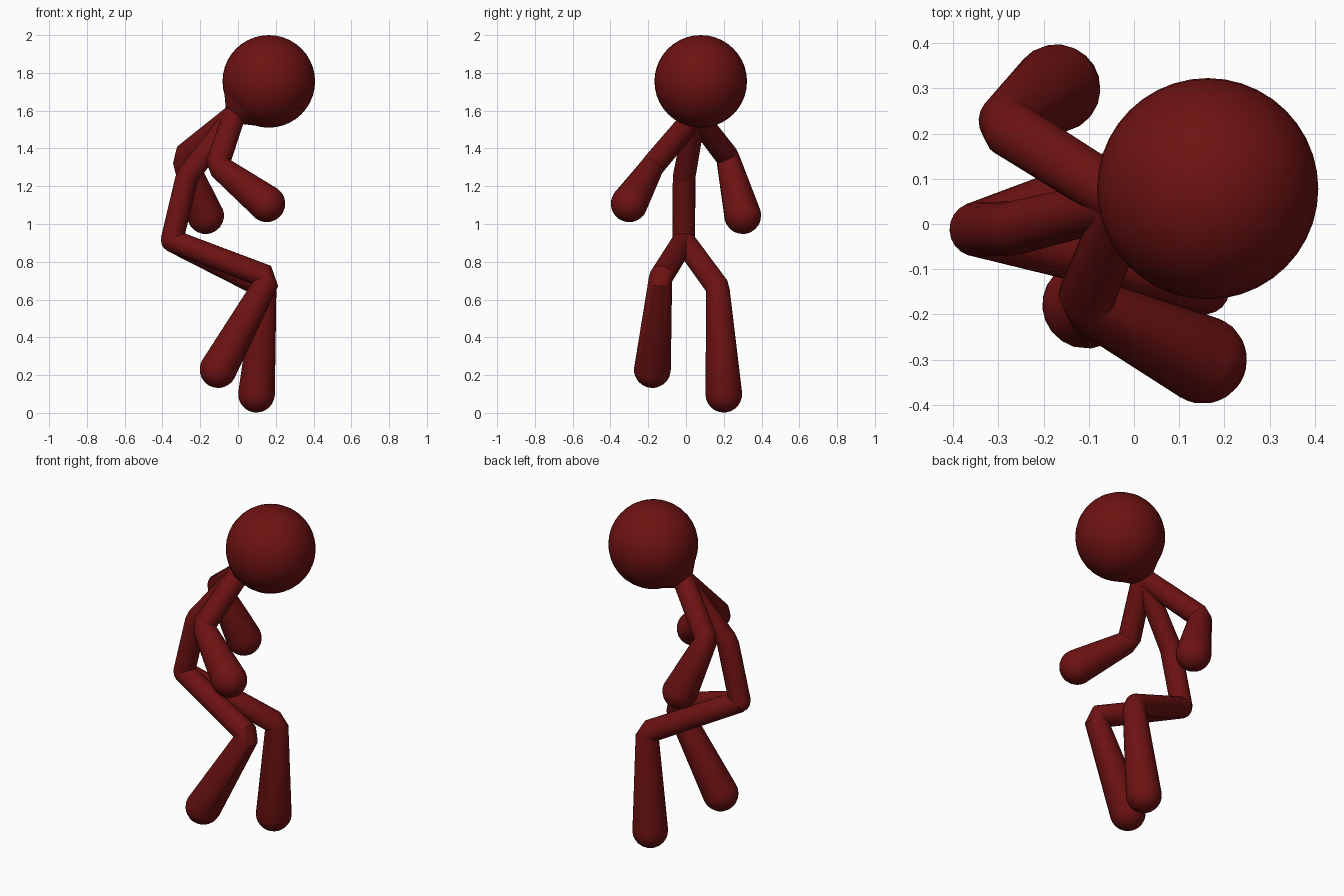
import bpy
import bmesh
import math
from mathutils import Vector

cube = bpy.data.objects.get("Cube")
if cube:
    bpy.data.objects.remove(cube)

# One dark red for the whole figure
red = bpy.data.materials.new("dark red")
red.use_nodes = True
colour = (0.155, 0.006, 0.006, 1)
red.diffuse_color = colour
red.node_tree.nodes["Principled BSDF"].inputs["Base Color"].default_value = colour

SIDES = 20
LIMB = 0.06
TIP = 0.098


def finish(bm, name):
    bmesh.ops.recalc_face_normals(bm, faces=bm.faces)
    mesh = bpy.data.meshes.new(name)
    bm.to_mesh(mesh)
    bm.free()
    mesh.materials.append(red)
    obj = bpy.data.objects.new(name, mesh)
    bpy.context.collection.objects.link(obj)
    bpy.ops.object.select_all(action="DESELECT")
    obj.select_set(True)
    bpy.context.view_layer.objects.active = obj
    bpy.ops.object.shade_smooth_by_angle(angle=math.radians(35))
    return obj


def ball(name, centre, radius, segments=32):
    bm = bmesh.new()
    bmesh.ops.create_uvsphere(bm, u_segments=segments, v_segments=segments // 2, radius=radius)
    bmesh.ops.translate(bm, verts=bm.verts, vec=centre)
    return finish(bm, name)


def tube(name, points, radii, round_end=False, bevel=0.015):
    """Tube with cut-corner joints, flat at its start, flat or domed at its end."""
    points = [Vector(p) for p in points]
    rings = []
    last = len(points) - 2
    for i, (a, b) in enumerate(zip(points, points[1:])):
        d = (b - a).normalized()
        rings.append((a + d * (bevel if i else 0), d, radii[i]))
        rings.append((b - d * (bevel if i < last else 0), d, radii[i + 1]))
    if round_end:
        for k in range(1, 7):
            t = math.radians(k * 14)
            rings.append((points[-1] + d * radii[-1] * math.sin(t), d, radii[-1] * math.cos(t)))

    bm = bmesh.new()
    loops = []
    side = rings[0][1].orthogonal().normalized()
    previous = rings[0][1]
    for centre, d, r in rings:
        side = previous.rotation_difference(d) @ side
        side = (side - d * side.dot(d)).normalized()
        previous = d
        up = d.cross(side)
        angles = [math.tau * k / SIDES for k in range(SIDES)]
        loops.append([bm.verts.new(centre + (side * math.cos(t) + up * math.sin(t)) * r)
                      for t in angles])
    for low, high in zip(loops, loops[1:]):
        for k in range(SIDES):
            n = (k + 1) % SIDES
            bm.faces.new((low[k], low[n], high[n], high[k]))
    bm.faces.new(loops[0][::-1])
    bm.faces.new(loops[-1])
    return finish(bm, name)


head = Vector((0.163, 0.078, 1.755))
collar = Vector((-0.02, 0.05, 1.575))
hips = Vector((-0.35, -0.012, 0.912))

# Head and flaring neck
ball("head", head, 0.245, 40)
axis = (head - collar).normalized()
tube("neck", [collar, head - axis * 0.17], [0.065, 0.172])

# Bent torso with small fillers where the limbs meet
tube("torso", [collar, (-0.27, -0.01, 1.25), hips], [0.055, 0.06, 0.06])
ball("collar_joint", collar, 0.055, 16)
ball("hip_joint", hips, 0.058, 16)

# Limbs: slim upper part, then a widening lower part with a domed tip
limbs = {
    "front_arm": (collar, (-0.11, -0.175, 1.31), (0.152, -0.3, 1.108)),
    "back_arm": (collar, (-0.29, 0.22, 1.355), (-0.172, 0.3, 1.045)),
    "front_leg": (hips, (0.165, -0.135, 0.715), (-0.105, -0.178, 0.23)),
    "back_leg": (hips, (0.142, 0.168, 0.665), (0.098, 0.2, 0.1)),
}
for name, path in limbs.items():
    tube(name, path, [LIMB, LIMB + 0.003, TIP], round_end=True)
